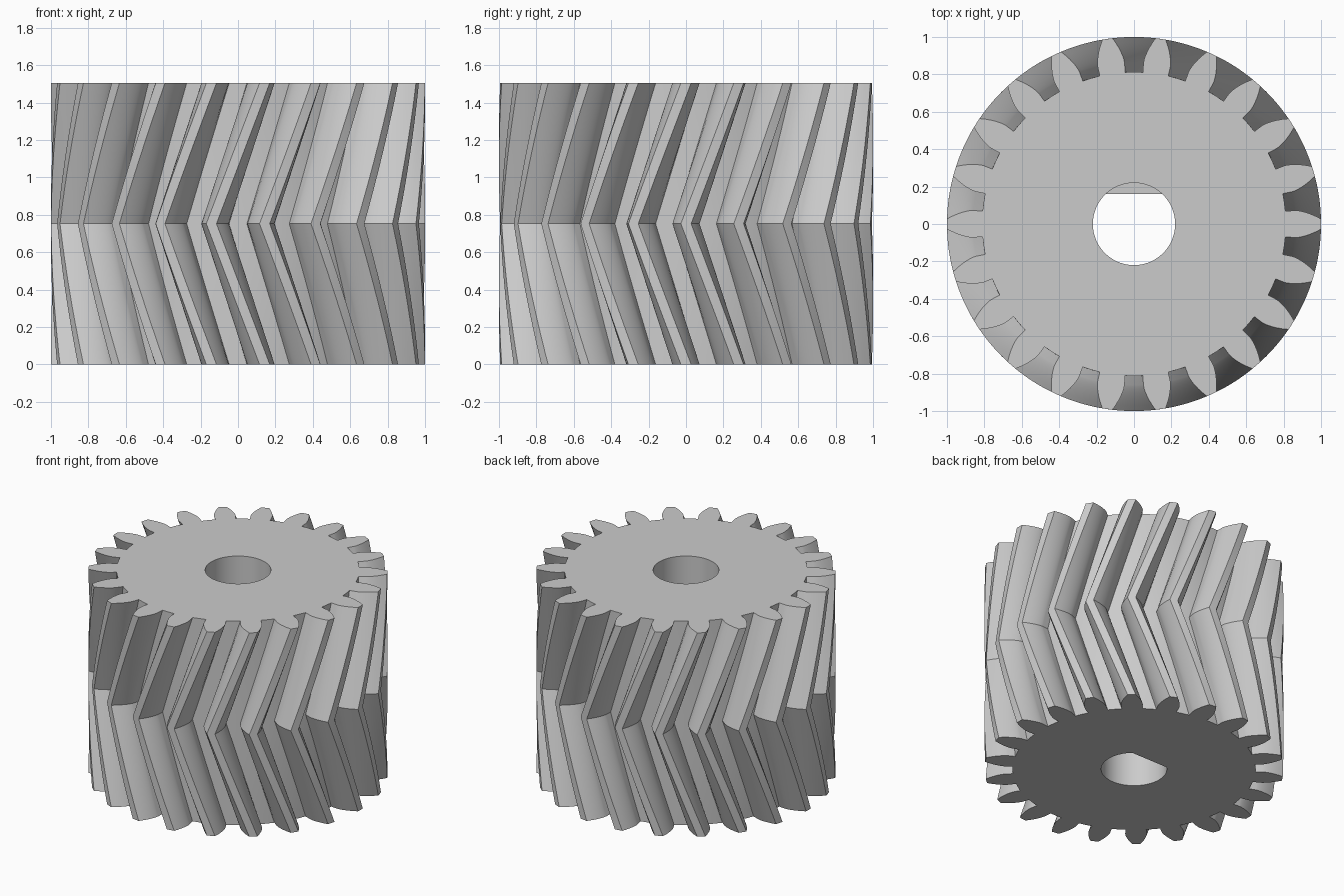
import bpy, bmesh, math

cube = bpy.data.objects.get("Cube")
if cube:
    bpy.data.objects.remove(cube, do_unlink=True)

# Gear proportions
TEETH, HEIGHT, STEPS = 22, 1.504, 12
MODULE = 2 / (TEETH + 2)
R_TIP, R_PITCH = 1.0, TEETH * MODULE / 2
R_ROOT = R_PITCH - 1.25 * MODULE
R_BASE = R_PITCH * math.cos(math.radians(20))
PITCH = 2 * math.pi / TEETH
BORE_R, FLAT_Y = 0.22, 0.16
MID = HEIGHT / 2


def half_angle(r):
    """Half the angular thickness of a tooth at radius r (involute flank)."""
    inv = lambda a: math.tan(a) - a
    a = math.acos(min(1.0, R_BASE / r))
    return PITCH / 4 + inv(math.radians(20)) - inv(a) - 0.002


def tooth_outline():
    """Polar points for the whole gear, counter-clockwise."""
    radii = [R_ROOT] + [R_BASE + (R_TIP - R_BASE) * (i / 7) ** 1.5 for i in range(8)]
    flank = [(r, half_angle(r)) for r in radii]
    tooth = [(r, -a) for r, a in flank] + [(R_TIP, 0)] + [(r, a) for r, a in reversed(flank)]
    tooth.append((R_ROOT, PITCH / 2))
    return [(r, a + k * PITCH) for k in range(TEETH) for r, a in tooth]


def ring(bm, polar, z, turn=0.0):
    return [bm.verts.new((r * math.cos(a + turn), r * math.sin(a + turn), z)) for r, a in polar]


def skin(bm, low, high):
    n = len(low)
    for i in range(n):
        j = (i + 1) % n
        bm.faces.new((low[i], low[j], high[j], high[i]))


def cap(bm, outer, inner):
    """Fill the flat end between the tooth outline and the bore."""
    edges = []
    for loop in (outer, inner):
        for i, v in enumerate(loop):
            w = loop[(i + 1) % len(loop)]
            edges.append(bm.edges.get((v, w)) or bm.edges.new((v, w)))
    bmesh.ops.triangle_fill(bm, edges=edges, use_beauty=True)


bm = bmesh.new()

# Herringbone teeth: twist one full pitch away from the middle, both ways
outline = tooth_outline()
rings = []
for i in range(2 * STEPS + 1):
    z = HEIGHT * i / (2 * STEPS)
    rings.append(ring(bm, outline, z, PITCH * abs(z - MID) / MID))
for low, high in zip(rings, rings[1:]):
    skin(bm, low, high)

# Bore: D-shaped in the lower half, round in the upper half
a0 = math.asin(FLAT_Y / BORE_R)
a1 = math.pi - a0
round_arc = [(BORE_R, a1 + (2 * math.pi + a0 - a1) * i / 44) for i in range(45)]
cut_arc = [(BORE_R, a0 + (a1 - a0) * i / 16) for i in range(1, 16)]
d_bottom = ring(bm, round_arc, 0)
d_mid = ring(bm, round_arc, MID)
seg_mid = ring(bm, cut_arc, MID)
full_top = ring(bm, round_arc + cut_arc, HEIGHT)
skin(bm, d_bottom, d_mid)
skin(bm, d_mid + seg_mid, full_top)
bm.faces.new([d_mid[-1]] + seg_mid + [d_mid[0]])

# End faces
cap(bm, rings[0], d_bottom)
cap(bm, rings[-1], full_top)
bmesh.ops.recalc_face_normals(bm, faces=bm.faces)

mesh = bpy.data.meshes.new("herringbone_gear")
bm.to_mesh(mesh)
bm.free()
gear = bpy.data.objects.new("herringbone_gear", mesh)
bpy.context.collection.objects.link(gear)

# Material
grey = bpy.data.materials.new("light_grey")
grey.use_nodes = True
colour = (0.6, 0.6, 0.6, 1)
grey.diffuse_color = colour
grey.node_tree.nodes["Principled BSDF"].inputs["Base Color"].default_value = colour
mesh.materials.append(grey)

# Smooth flanks, crisp edges
bpy.ops.object.select_all(action="DESELECT")
gear.select_set(True)
bpy.context.view_layer.objects.active = gear
bpy.ops.object.shade_smooth_by_angle(angle=math.radians(25))
